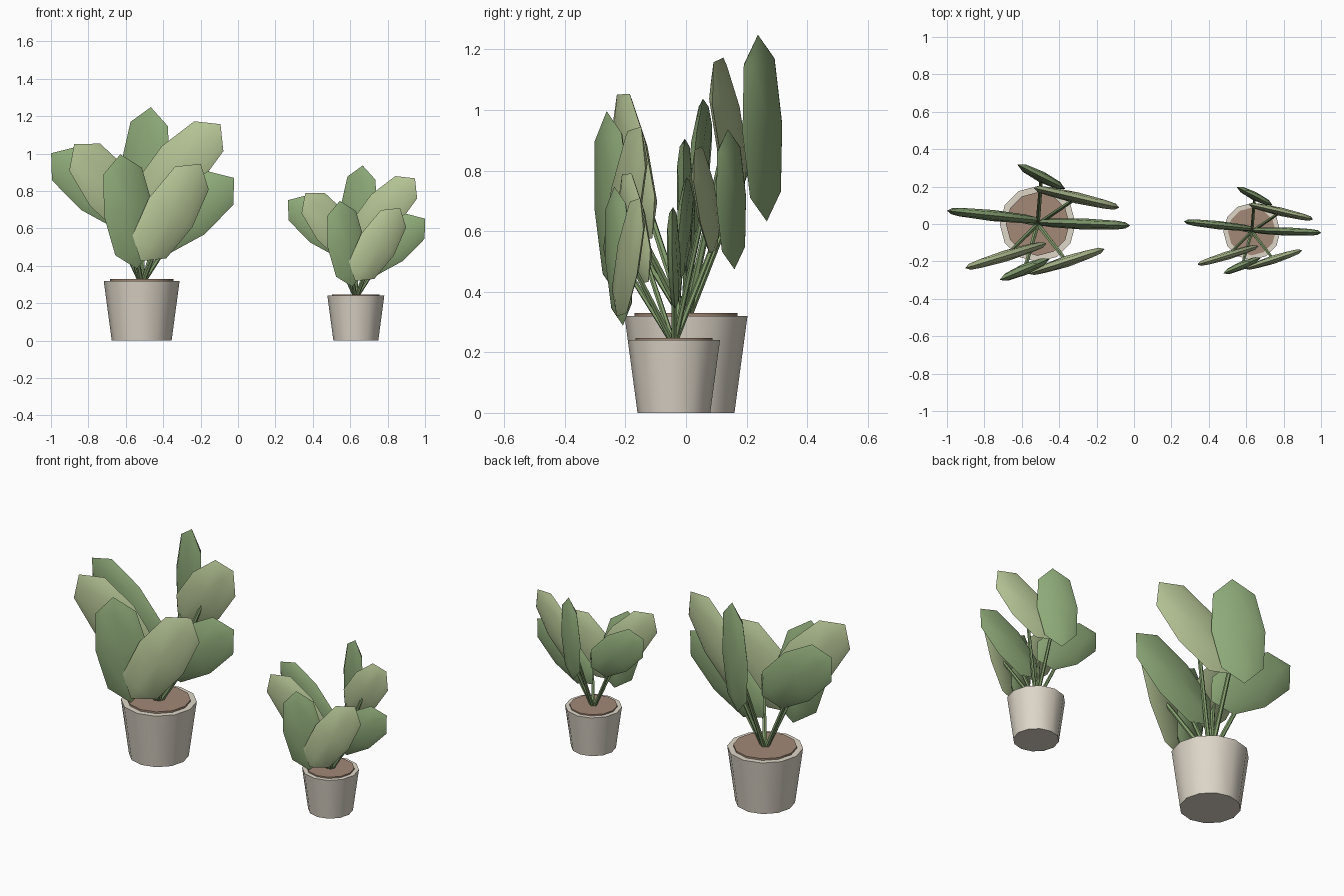
import bpy, bmesh
from math import radians, sin, cos, pi
from mathutils import Vector, Matrix

if "Cube" in bpy.data.objects:
    bpy.data.objects.remove(bpy.data.objects["Cube"])


def material(name, rgb):
    m = bpy.data.materials.new(name)
    m.diffuse_color = (*rgb, 1)
    m.use_nodes = True
    m.node_tree.nodes["Principled BSDF"].inputs["Base Color"].default_value = m.diffuse_color
    return m


POT = material("clay", (0.73, 0.67, 0.58))
SOIL = material("soil", (0.36, 0.25, 0.18))
STEM = material("stem_green", (0.24, 0.36, 0.16))
DARK = material("leaf_dark", (0.27, 0.40, 0.19))
LIGHT = material("leaf_light", (0.46, 0.55, 0.30))


def finish(bm, name, mat, matrix, smooth=40):
    bmesh.ops.recalc_face_normals(bm, faces=bm.faces)
    mesh = bpy.data.meshes.new(name)
    bm.to_mesh(mesh)
    bm.free()
    mesh.transform(matrix)
    mesh.materials.append(mat)
    ob = bpy.data.objects.new(name, mesh)
    bpy.context.collection.objects.link(ob)
    bpy.ops.object.select_all(action='DESELECT')
    ob.select_set(True)
    bpy.context.view_layer.objects.active = ob
    bpy.ops.object.shade_smooth_by_angle(angle=radians(smooth))
    return ob


def cone(name, mat, matrix, p0, p1, r0, r1, sides):
    """Tapered cylinder between two points."""
    p0, p1 = Vector(p0), Vector(p1)
    d = p1 - p0
    place = Matrix.Translation((p0 + p1) / 2) @ d.to_track_quat('Z', 'Y').to_matrix().to_4x4()
    bm = bmesh.new()
    bmesh.ops.create_cone(bm, cap_ends=True, segments=sides, radius1=r0, radius2=r1,
                          depth=d.length, matrix=place)
    finish(bm, name, mat, matrix)


def leaf(name, mat, matrix, centre, yaw, tilt):
    """Flattened low-poly ellipsoid with broad shoulders, standing upright."""
    bm = bmesh.new()
    bmesh.ops.create_uvsphere(bm, u_segments=8, v_segments=4, radius=1)
    for v in bm.verts:
        if 0.3 < abs(v.co.z) < 0.9:
            v.co.x *= 1.1
            v.co.y *= 1.1
    place = (Matrix.Translation(centre) @ Matrix.Rotation(radians(yaw), 4, 'Z')
             @ Matrix.Rotation(radians(tilt), 4, 'Y')
             @ Matrix.Diagonal((0.145, 0.03, 0.31, 1)))
    finish(bm, name, mat, matrix @ place)


# leaf centre relative to the pot axis, yaw, tilt sideways, colour
LEAVES = [
    ((0.247, 0.000, 0.683), -2, 53, DARK),
    ((0.208, 0.140, 0.938), -13, 45, LIGHT),
    ((0.020, 0.252, 0.940), -27, 6, DARK),
    ((-0.238, 0.045, 0.815), -6, -53, DARK),
    ((-0.170, -0.170, 0.813), 17, -40, LIGHT),
    ((-0.070, -0.243, 0.690), 23, -9, DARK),
    ((0.155, -0.200, 0.685), 18, 33, LIGHT),
]


def plant(prefix, x, y, scale):
    m = Matrix.Translation((x, y, 0)) @ Matrix.Scale(scale, 4)
    cone(prefix + "_pot", POT, m, (0, 0, 0), (0, 0, 0.32), 0.16, 0.203, 12)
    cone(prefix + "_soil", SOIL, m, (0, 0, 0.29), (0, 0, 0.33), 0.17, 0.17, 12)
    for i, (c, yaw, tilt, mat) in enumerate(LEAVES):
        cone(f"{prefix}_stem_{i}", STEM, m, (0, 0, 0.3), c, 0.013, 0.011, 6)
        leaf(f"{prefix}_leaf_{i}", mat, m, c, yaw, tilt)


plant("large", -0.515, 0, 1)
plant("small", 0.63, -0.04, 0.75)
